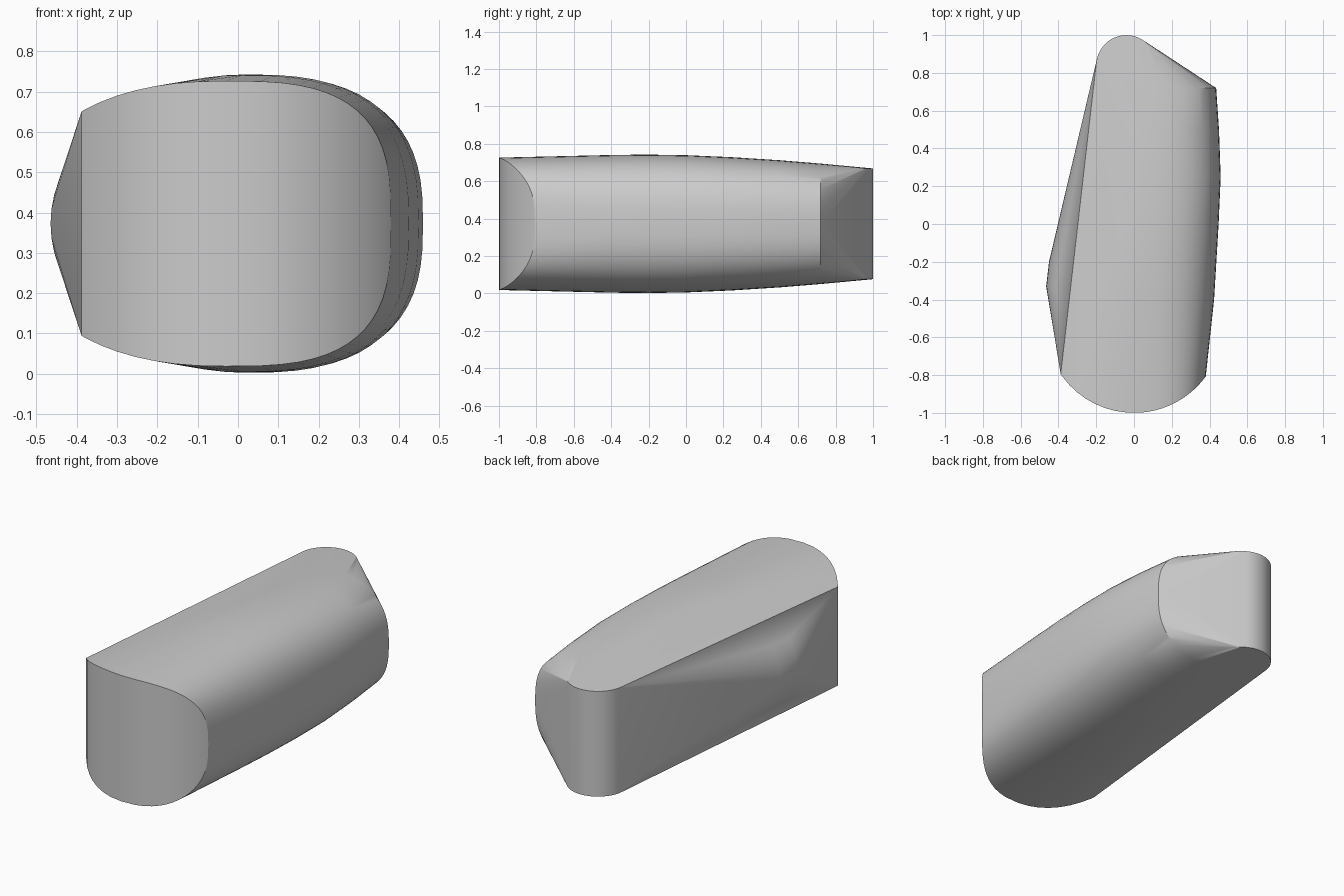
import bpy, bmesh
from math import sin, cos, pi, radians, sqrt

cube = bpy.data.objects.get("Cube")
if cube:
    bpy.data.objects.remove(cube, do_unlink=True)

MID = 0.3725      # height of the horizontal symmetry plane
STEPS = 64


def rounded_section(cx, left, right, half, n_left, n_right):
    """Closed superellipse (x, z) with separate left and right halves."""
    for i in range(STEPS):
        c, s = cos(2 * pi * i / STEPS), sin(2 * pi * i / STEPS)
        reach, n = (right - cx, n_right) if c > 0 else (cx - left, n_left)
        x = cx + reach * abs(c) ** (2 / n) * (1 if c > 0 else -1)
        z = MID + half * abs(s) ** (2 / n) * (1 if s > 0 else -1)
        yield x, z


points = []

# Cross-sections along the body: y, centre, left, right, half height
for y, cx, left, right, half in (
        (-0.40, 0.01, -0.452, 0.424, 0.368),
        (-0.33, 0.01, -0.465, 0.428, 0.369),
        (-0.20, 0.02, -0.450, 0.436, 0.370),
        (0.00, 0.03, -0.390, 0.448, 0.367),
        (0.25, 0.04, -0.330, 0.459, 0.356),
        (0.50, 0.05, -0.270, 0.450, 0.340),
        (0.72, 0.05, -0.200, 0.435, 0.322)):
    points += [(x, y, z) for x, z in rounded_section(cx, left, right, half, 2, 2.7)]

# Front face: rounded outline wrapped on an upright arc, trimmed on its left
R, EDGE = 0.47, -0.388
for x, z in rounded_section(-0.03, -0.55, 0.38, 0.354, 2.3, 3):
    if x > EDGE:
        points.append((x, -0.53 - sqrt(R * R - x * x), z))
points += [(EDGE, -0.53 - sqrt(R * R - EDGE * EDGE), MID + s * 0.278) for s in (-1, 1)]

# Back nose: upright cylinder
for i in range(48):
    a = 2 * pi * i / 48
    points += [(-0.04 + 0.16 * cos(a), 0.84 + 0.16 * sin(a), MID + s * 0.296) for s in (-1, 1)]

# Stretch one convex skin over all the outlines
bm = bmesh.new()
for p in points:
    bm.verts.new(p)
hull = bmesh.ops.convex_hull(bm, input=bm.verts)
loose = {v for v in hull["geom_interior"] + hull["geom_unused"]
         if isinstance(v, bmesh.types.BMVert) and v.is_valid}
bmesh.ops.delete(bm, geom=list(loose), context='VERTS')
bmesh.ops.dissolve_limit(bm, angle_limit=radians(0.3), verts=bm.verts, edges=bm.edges)
bmesh.ops.recalc_face_normals(bm, faces=bm.faces)
mesh = bpy.data.meshes.new("body")
bm.to_mesh(mesh)
bm.free()

body = bpy.data.objects.new("body", mesh)
bpy.context.collection.objects.link(body)

grey = bpy.data.materials.new("plain_grey")
grey.use_nodes = True
colour = (0.6, 0.6, 0.6, 1)
grey.diffuse_color = colour
grey.node_tree.nodes["Principled BSDF"].inputs["Base Color"].default_value = colour
mesh.materials.append(grey)

bpy.ops.object.select_all(action='DESELECT')
body.select_set(True)
bpy.context.view_layer.objects.active = body
bpy.ops.object.shade_smooth_by_angle(angle=radians(25))
